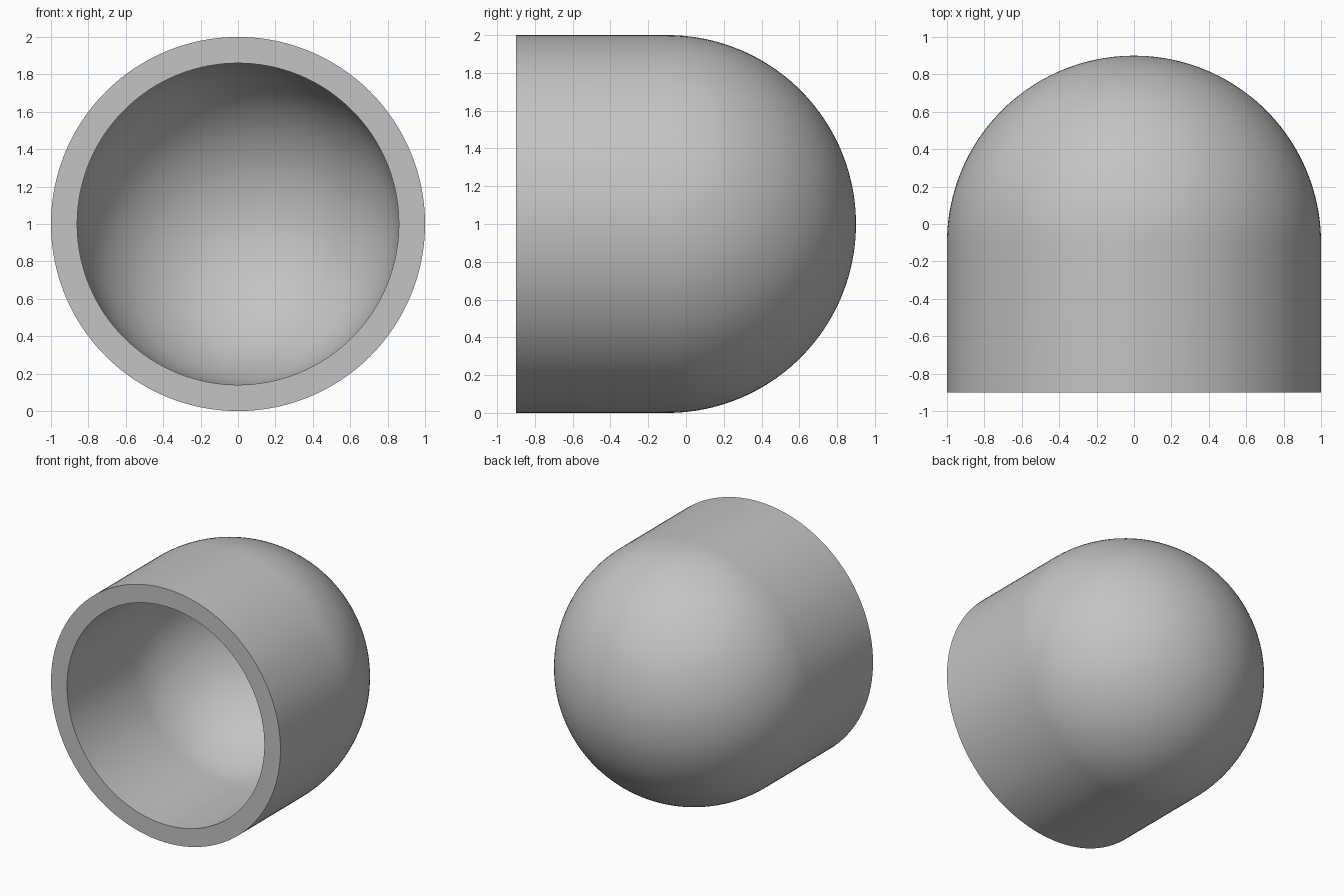
import bpy
import bmesh
from math import sin, cos, pi, radians
from mathutils import Matrix, Vector

if "Cube" in bpy.data.objects:
    bpy.data.objects.remove(bpy.data.objects["Cube"], do_unlink=True)

OUTER, INNER = 1.0, 0.86
RIM_Y, DOME_Y = -0.9, -0.1
SEGMENTS, ARC_STEPS = 128, 40

grey = bpy.data.materials.new("plain grey")
grey.use_nodes = True
colour = (0.55, 0.55, 0.55, 1)
grey.diffuse_color = colour
grey.node_tree.nodes["Principled BSDF"].inputs["Base Color"].default_value = colour


def dome_arc(radius):
    """Quarter circle from the wall to the pole on the y axis."""
    angles = [pi / 2 * i / ARC_STEPS for i in range(ARC_STEPS + 1)]
    return [Vector((radius * cos(a), DOME_Y + radius * sin(a), 0)) for a in angles]


# Closed half section: outer dome, inner dome, and the flat rim between them
outside = [Vector((OUTER, RIM_Y, 0))] + dome_arc(OUTER)
inside = [Vector((INNER, RIM_Y, 0))] + dome_arc(INNER)
profile = inside[::-1] + outside

# Revolve the section around the y axis
bm = bmesh.new()
verts = [bm.verts.new(p) for p in profile]
edges = [bm.edges.new(pair) for pair in zip(verts, verts[1:])]
bmesh.ops.spin(bm, geom=verts + edges, cent=(0, 0, 0), axis=(0, 1, 0),
               angle=2 * pi, steps=SEGMENTS, use_merge=True)
bmesh.ops.remove_doubles(bm, verts=bm.verts, dist=0.0001)
bmesh.ops.recalc_face_normals(bm, faces=bm.faces)
bmesh.ops.transform(bm, matrix=Matrix.Translation((0, 0, OUTER)), verts=bm.verts)

mesh = bpy.data.meshes.new("domed_cap")
bm.to_mesh(mesh)
bm.free()
mesh.materials.append(grey)
cap = bpy.data.objects.new("domed_cap", mesh)
bpy.context.collection.objects.link(cap)

# Smooth walls with crisp rim edges
bpy.context.view_layer.objects.active = cap
cap.select_set(True)
bpy.ops.object.shade_smooth_by_angle(angle=radians(30))
